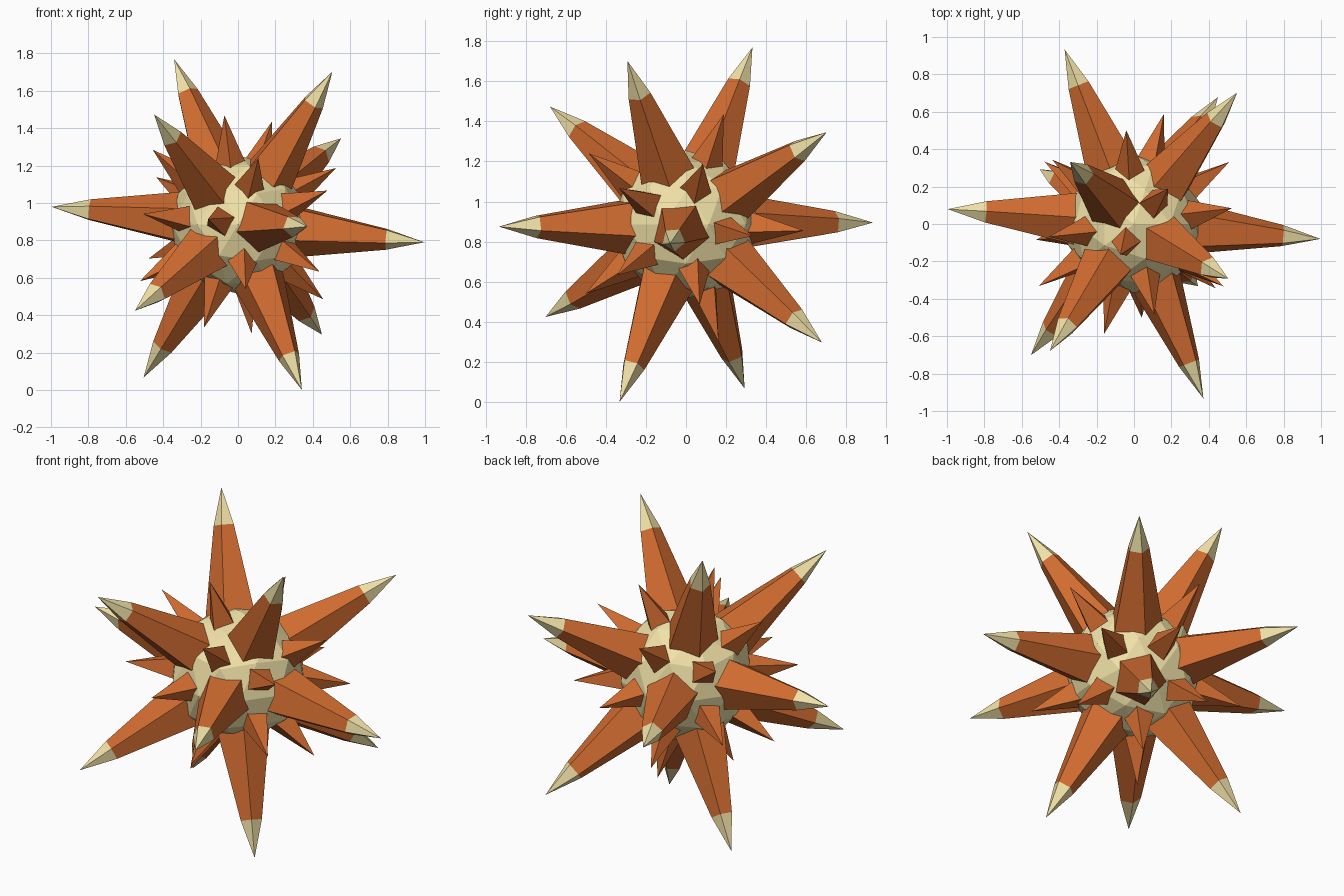
import bpy, bmesh
from math import cos, sin, pi
from itertools import combinations
from mathutils import Vector

if "Cube" in bpy.data.objects:
    bpy.data.objects.remove(bpy.data.objects["Cube"])

CENTRE = Vector((0, 0, 0.885))


def material(name, rgb):
    m = bpy.data.materials.new(name)
    m.diffuse_color = (*rgb, 1)
    m.use_nodes = True
    m.node_tree.nodes["Principled BSDF"].inputs["Base Color"].default_value = m.diffuse_color
    return m


orange = material("orange", (0.64, 0.15, 0.03))
cream = material("cream", (0.88, 0.76, 0.39))


def add_object(name, bm, mats):
    bmesh.ops.recalc_face_normals(bm, faces=bm.faces[:])
    me = bpy.data.meshes.new(name)
    bm.to_mesh(me)
    bm.free()
    for m in mats:
        me.materials.append(m)
    ob = bpy.data.objects.new(name, me)
    ob.location = CENTRE
    bpy.context.collection.objects.link(ob)
    return ob


def spike(name, direction, sides, rings, tip, mats):
    """Flat-sided spike along direction; rings are (distance, radius)."""
    bm = bmesh.new()
    loops = [[bm.verts.new((r * cos(2 * pi * i / sides), r * sin(2 * pi * i / sides), d))
              for i in range(sides)] for d, r in rings]
    apex = bm.verts.new((0, 0, tip))
    bm.faces.new(loops[0])
    for i in range(sides):
        j = (i + 1) % sides
        for a, b in zip(loops, loops[1:]):
            bm.faces.new((a[i], a[j], b[j], b[i]))
        f = bm.faces.new((loops[-1][i], loops[-1][j], apex))
        f.material_index = len(mats) - 1
    ob = add_object(name, bm, mats)
    ob.rotation_mode = 'QUATERNION'
    ob.rotation_quaternion = Vector((0, 0, 1)).rotation_difference(direction)


# faceted core
bm = bmesh.new()
bmesh.ops.create_icosphere(bm, subdivisions=2, radius=0.37)
add_object("core", bm, [cream])

# long spikes at the corners of a tilted icosahedron
half = [Vector(v).normalized() for v in (
    (-1, 0.08, 0.095), (-0.34, 0.33, 0.88), (0.5, -0.29, 0.81),
    (-0.45, -0.68, 0.59), (0.55, 0.70, 0.46), (0.37, -0.93, -0.01))]
corners = half + [-v for v in half]
for n, d in enumerate(corners):
    spike(f"long_spike_{n + 1}", d, 5, [(0.28, 0.153), (0.8, 0.06)], 1.004, [orange, cream])

# short spikes over the icosahedron's faces
faces = [t for t in combinations(corners, 3)
         if all(a.dot(b) > 0.3 for a, b in combinations(t, 2))]
for n, (a, b, c) in enumerate(faces):
    spike(f"short_spike_{n + 1}", (a + b + c).normalized(), 4, [(0.29, 0.096)], 0.61, [orange])
